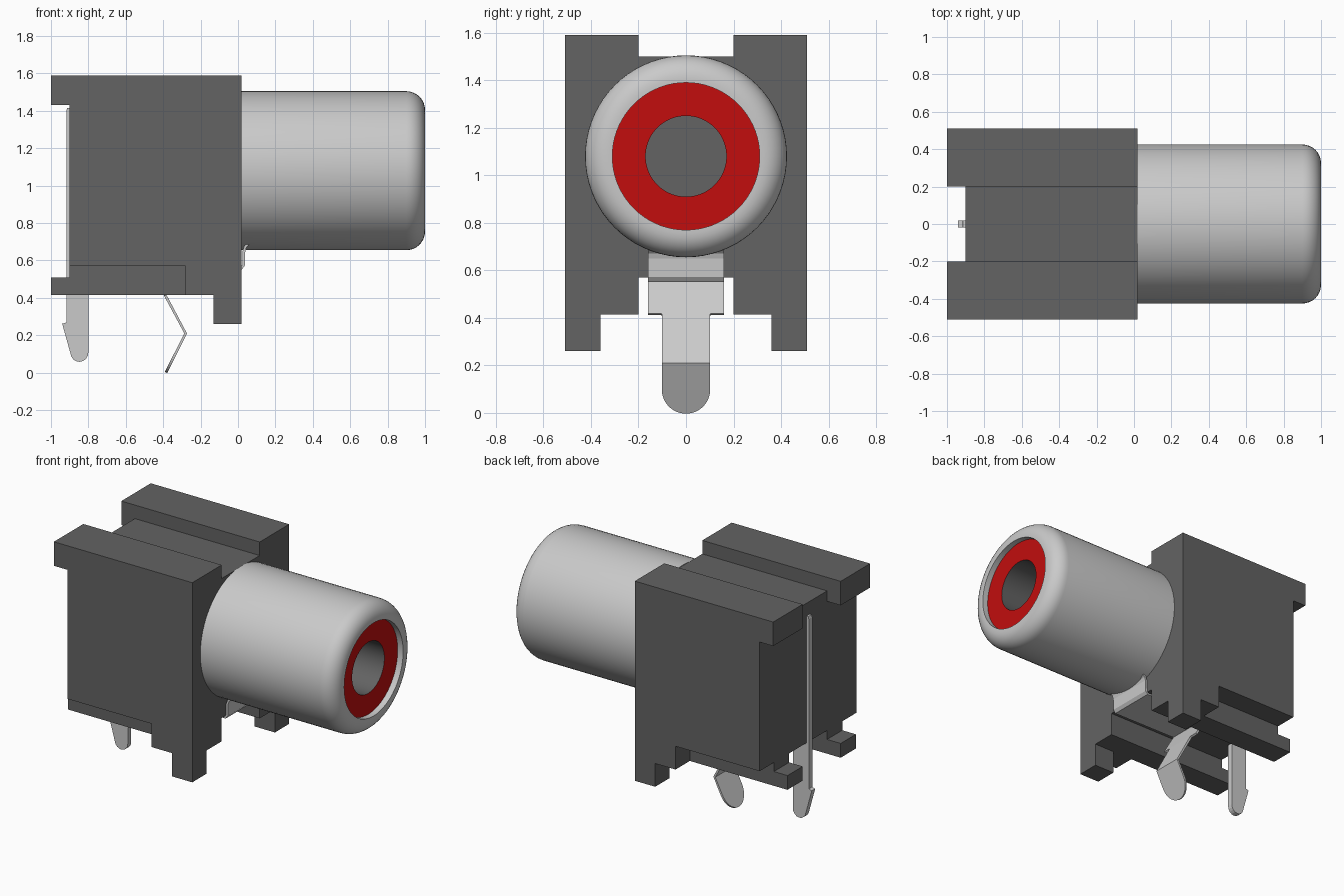
import bpy, bmesh, math

cube = bpy.data.objects.get("Cube")
if cube:
    bpy.data.objects.remove(cube, do_unlink=True)


def material(name, rgb, rough=0.5):
    m = bpy.data.materials.new(name)
    m.use_nodes = True
    m.diffuse_color = (*rgb, 1)
    b = m.node_tree.nodes["Principled BSDF"]
    b.inputs["Base Color"].default_value = (*rgb, 1)
    b.inputs["Roughness"].default_value = rough
    return m


DARK = material("dark grey plastic", (0.125, 0.125, 0.125))
SILVER = material("silver metal", (0.59, 0.59, 0.59), 0.4)
RED = material("red plastic", (0.54, 0.004, 0.004))


def add_object(name, bm, mat):
    me = bpy.data.meshes.new(name)
    bm.to_mesh(me)
    bm.free()
    ob = bpy.data.objects.new(name, me)
    bpy.context.collection.objects.link(ob)
    if mat:
        me.materials.append(mat)
    return ob


def activate(ob):
    bpy.ops.object.select_all(action='DESELECT')
    ob.select_set(True)
    bpy.context.view_layer.objects.active = ob


def box(name, x, y, z, mat=None):
    bm = bmesh.new()
    bmesh.ops.create_cube(bm, size=1)
    for v in bm.verts:
        for i, (lo, hi) in enumerate((x, y, z)):
            v.co[i] = hi if v.co[i] > 0 else lo
    return add_object(name, bm, mat)


def lathe(name, profile, mat, closed=False, segs=72, axis_z=1.08):
    """Revolve (x, radius) points about the socket axis."""
    bm = bmesh.new()
    rings = []
    for x, r in profile:
        rings.append([bm.verts.new((x, r * math.cos(2 * math.pi * i / segs),
                                    axis_z + r * math.sin(2 * math.pi * i / segs)))
                      for i in range(segs)])
    pairs = list(zip(rings, rings[1:]))
    if closed:
        pairs.append((rings[-1], rings[0]))
    for a, b in pairs:
        for i in range(segs):
            j = (i + 1) % segs
            bm.faces.new((a[i], b[i], b[j], a[j]))
    if closed:
        bmesh.ops.recalc_face_normals(bm, faces=bm.faces)
    ob = add_object(name, bm, mat)
    activate(ob)
    bpy.ops.object.shade_smooth_by_angle(angle=math.radians(35))
    return ob


# Housing: one block with channels, notches and recesses cut away
housing = box("housing", (-1, 0.02), (-0.51, 0.51), (0.26, 1.59), DARK)
FAR = 2
cuts = [
    ((-FAR, FAR), (-0.2, 0.2), (1.5, FAR)),          # top channel
    ((-FAR, FAR), (-0.2, 0.2), (-1, 0.57)),          # bottom channel
    ((-FAR, -0.9), (-FAR, FAR), (0.51, 1.43)),       # back between lip and feet
    ((-FAR, -0.9), (-0.2, 0.2), (-1, FAR)),          # back centre
    ((-FAR, -0.13), (-FAR, FAR), (-1, 0.415)),       # behind the front legs
    ((-FAR, FAR), (-0.36, 0.36), (-1, 0.415)),       # between the front legs
    ((-FAR, -0.28), (0.36, FAR), (-1, 0.57)),        # outer lower recesses
    ((-FAR, -0.28), (-FAR, -0.36), (-1, 0.57)),
]
for c in cuts:
    cutter = box("cutter", *c)
    cutter.hide_render = True
    mod = housing.modifiers.new("cut", 'BOOLEAN')
    mod.operation = 'DIFFERENCE'
    mod.solver = 'EXACT'
    mod.object = cutter
    activate(housing)
    bpy.ops.object.modifier_apply(modifier=mod.name)
    bpy.data.objects.remove(cutter, do_unlink=True)

# Metal barrel with rounded front rim
R, F = 0.425, 0.1
rim = [(1 - F + F * math.sin(a), R - F + F * math.cos(a))
       for a in (math.pi / 2 * k / 8 for k in range(9))]
lathe("barrel", [(0.02, 0.31), (0.02, R)] + rim + [(1.0, 0.31)], SILVER, closed=True)

# Red insulating ring, slightly recessed, and the dark socket bore
lathe("insulator_ring", [(0.96, 0.311), (0.96, 0.17)], RED)
lathe("socket_bore", [(0.96, 0.17), (0.021, 0.17)], DARK)

# Ground clip: bent metal ribbon of (x, z, half width)
path = [(0.055, 0.69, 0.16), (0.04, 0.675, 0.16), (0.032, 0.65, 0.16),
        (0.03, 0.575, 0.16), (0.018, 0.558, 0.16), (-0.468, 0.558, 0.16),
        (-0.39, 0.416, 0.16), (-0.389, 0.414, 0.102), (-0.28, 0.21, 0.102)]
for k in range(11):
    a = math.radians(8.5 * k)
    z = 0.102 * (1 - math.sin(a))
    path.append((-0.385 + 0.105 * z / 0.21, z, 0.102 * math.cos(a)))
bm = bmesh.new()
rows = [(bm.verts.new((x, -w, z)), bm.verts.new((x, w, z))) for x, z, w in path]
for a, b in zip(rows, rows[1:]):
    bm.faces.new((a[0], a[1], b[1], b[0]))
clip = add_object("ground_clip", bm, SILVER)
solid = clip.modifiers.new("thickness", 'SOLIDIFY')
solid.thickness = 0.014
solid.offset = 0

# Signal pin: flat blade with a barb, rounded tip and a thin strip up the back
outline = [(-0.8, 0.56), (-0.8, 0.11)]
for k in range(1, 8):
    a = math.radians(-22 * k)
    outline.append((-0.848 + 0.048 * math.cos(a), 0.108 + 0.05 * math.sin(a)))
outline += [(-0.94, 0.262), (-0.918, 0.268), (-0.918, 1.40), (-0.913, 1.415),
            (-0.895, 1.415), (-0.895, 0.56)]
bm = bmesh.new()
face = bm.faces.new([bm.verts.new((x, -0.018, z)) for x, z in outline])
ext = bmesh.ops.extrude_face_region(bm, geom=[face])
for v in ext["geom"]:
    if isinstance(v, bmesh.types.BMVert):
        v.co.y = 0.018
bmesh.ops.recalc_face_normals(bm, faces=bm.faces)
add_object("signal_pin", bm, SILVER)
